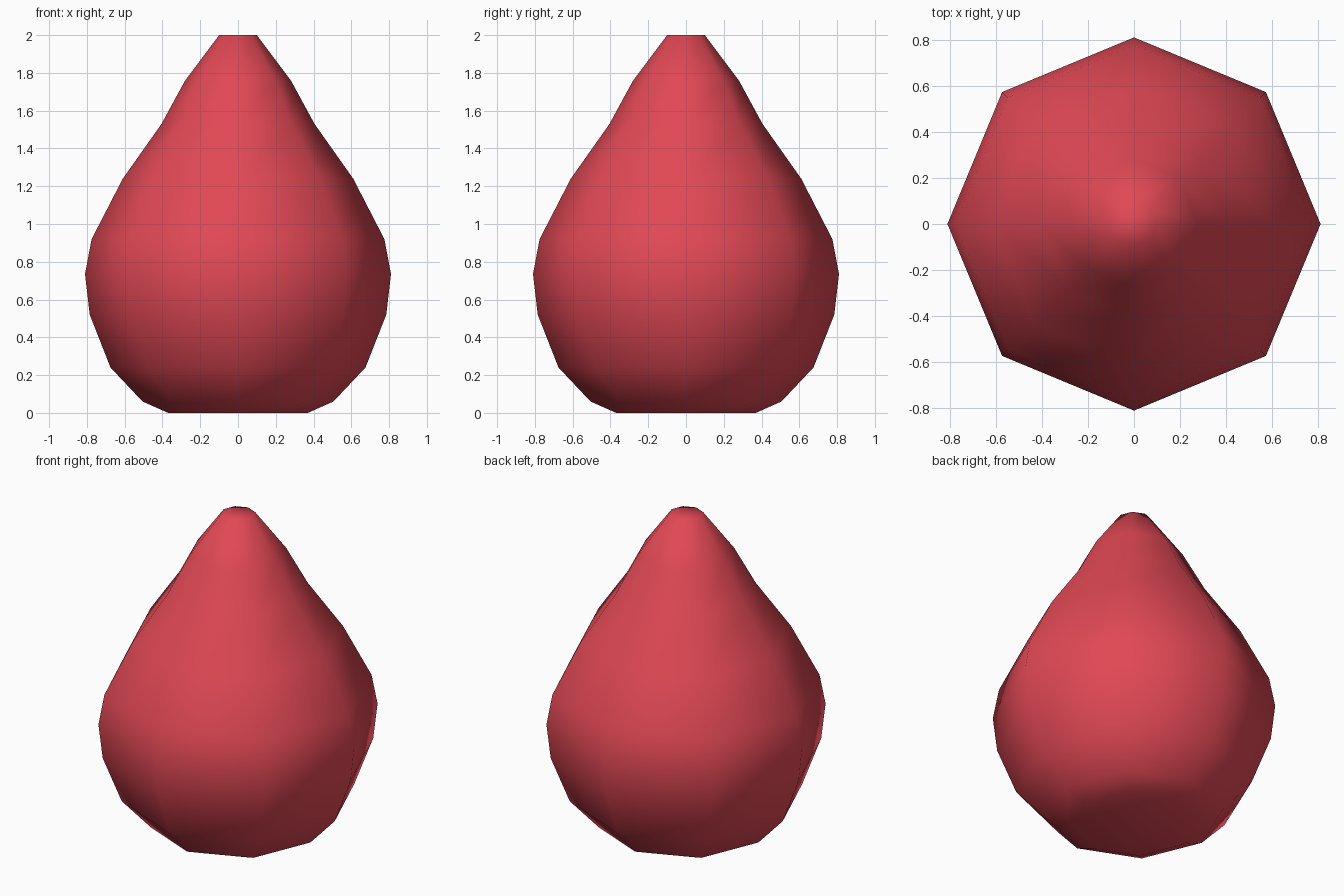
import bpy, bmesh, math

if "Cube" in bpy.data.objects:
    bpy.data.objects.remove(bpy.data.objects["Cube"])

SIDES = 8
# (radius, height) rings from base to tip
PROFILE = [(0.37, 0.0), (0.505, 0.06), (0.675, 0.24), (0.785, 0.52), (0.81, 0.735),
           (0.775, 0.92), (0.61, 1.24), (0.405, 1.53), (0.28, 1.76), (0.10, 2.0)]

# Lathed teardrop body
bm = bmesh.new()
rings = []
for r, z in PROFILE:
    rings.append([bm.verts.new((r * math.cos(math.tau * i / SIDES),
                                r * math.sin(math.tau * i / SIDES), z))
                  for i in range(SIDES)])
for low, high in zip(rings, rings[1:]):
    for i in range(SIDES):
        j = (i + 1) % SIDES
        bm.faces.new((low[i], low[j], high[j], high[i]))

# Flat base and tip caps
bm.faces.new(rings[0][::-1])
bm.faces.new(rings[-1])
for face in bm.faces:
    face.smooth = True

mesh = bpy.data.meshes.new("teardrop_body")
bm.to_mesh(mesh)
bm.free()
body = bpy.data.objects.new("teardrop_body", mesh)
bpy.context.collection.objects.link(body)

# Red colour
red = bpy.data.materials.new("red")
red.diffuse_color = (0.75, 0.065, 0.09, 1)
red.use_nodes = True
red.node_tree.nodes["Principled BSDF"].inputs["Base Color"].default_value = red.diffuse_color
mesh.materials.append(red)
